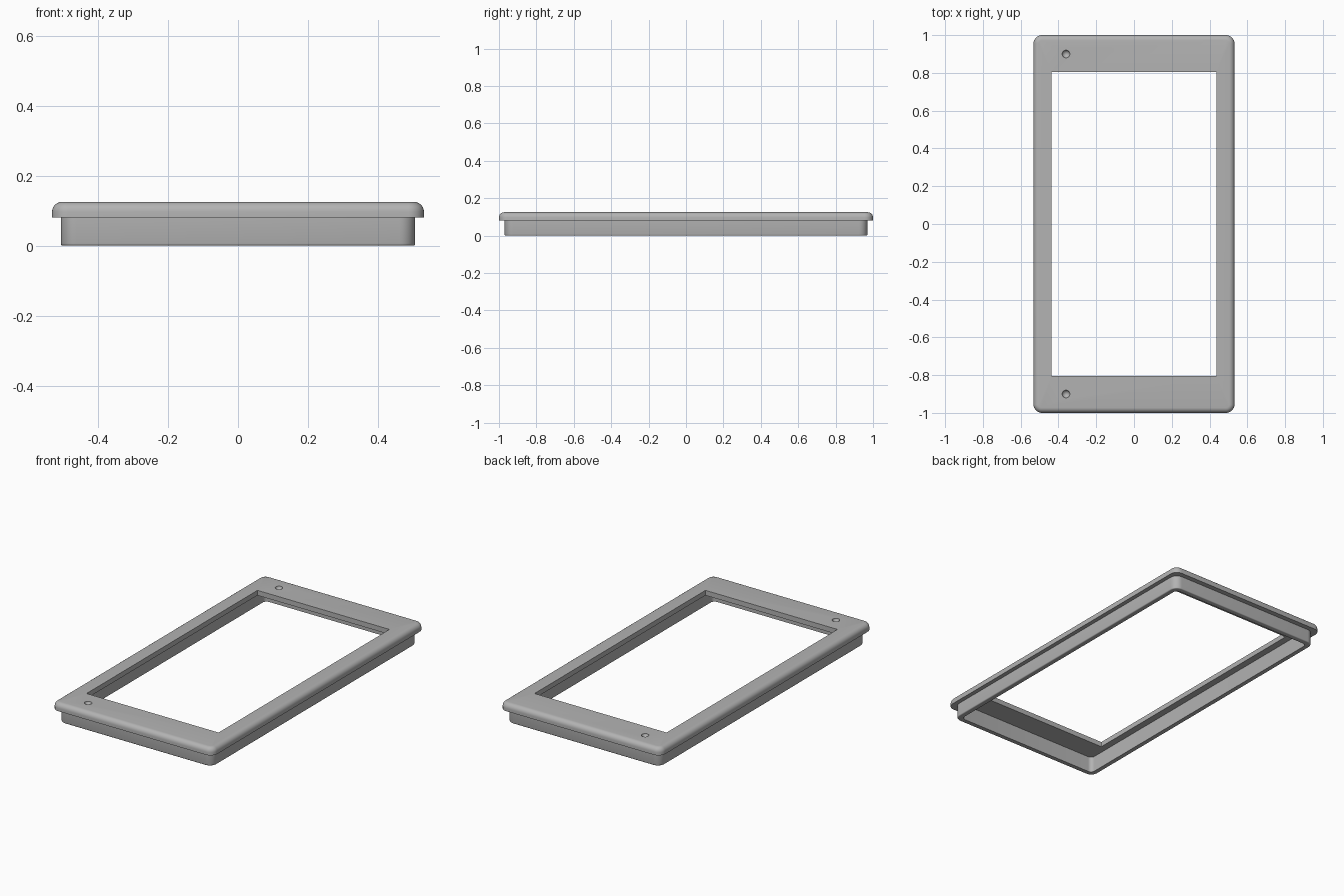
import bpy, bmesh, math

old = bpy.data.objects.get("Cube")
if old:
    bpy.data.objects.remove(old, do_unlink=True)

grey = bpy.data.materials.new("satin grey")
grey.use_nodes = True
colour = (0.45, 0.45, 0.45, 1)
grey.diffuse_color = colour
grey.node_tree.nodes["Principled BSDF"].inputs["Base Color"].default_value = colour

CORNER_STEPS = 8


def rounded_rect(bm, hx, hy, r, z):
    """One ring of vertices, anticlockwise, with four rounded corners."""
    ring = []
    for i, (sx, sy) in enumerate([(1, 1), (-1, 1), (-1, -1), (1, -1)]):
        for k in range(CORNER_STEPS + 1):
            a = (i + k / CORNER_STEPS) * math.pi / 2
            ring.append(bm.verts.new((sx * (hx - r) + r * math.cos(a),
                                      sy * (hy - r) + r * math.sin(a), z)))
    return ring


# Flange and skirt sizes
FX, FY, SX, SY = 0.532, 1.0, 0.507, 0.97
TOP, LIP, UNDER = 0.125, 0.08, 0.095
WALL, FILLET, EDGE = 0.03, 0.028, 0.006

# Cross-section, from the window edge outwards over the flange and down the skirt
section = [(0.436, 0.806, 0.001, UNDER), (0.436, 0.806, 0.001, TOP)]
for k in range(7):
    a = k / 6 * math.pi / 2
    inset = FILLET * (1 - math.sin(a))
    section.append((FX - inset, FY - inset, 0.045 - inset,
                    TOP - FILLET * (1 - math.cos(a))))
section += [(FX, FY, 0.045, LIP), (SX, SY, 0.045, LIP)]
for k in range(4):
    a = k / 3 * math.pi / 2
    inset = EDGE * (1 - math.cos(a))
    section.append((SX - inset, SY - inset, 0.045 - inset,
                    EDGE * (1 - math.sin(a))))
section += [(SX - WALL, SY - WALL, 0.025, 0),
            (SX - WALL, SY - WALL, 0.025, UNDER)]

# Bezel frame: bridge each ring to the next, closing the loop
bm = bmesh.new()
rings = [rounded_rect(bm, *s) for s in section]
for a, b in zip(rings, rings[1:] + rings[:1]):
    n = len(a)
    for i in range(n):
        j = (i + 1) % n
        bm.faces.new((a[i], a[j], b[j], b[i]))
bmesh.ops.recalc_face_normals(bm, faces=bm.faces)
mesh = bpy.data.meshes.new("bezel_frame")
bm.to_mesh(mesh)
bm.free()
frame = bpy.data.objects.new("bezel_frame", mesh)
bpy.context.collection.objects.link(frame)
mesh.materials.append(grey)

# Small round dimples near both ends
for end, y in (("front", -0.9), ("back", 0.9)):
    bpy.ops.mesh.primitive_uv_sphere_add(segments=24, ring_count=12, radius=0.021,
                                         location=(-0.36, y, TOP + 0.002))
    cutter = bpy.context.object
    cutter.name = end + "_dimple_cutter"
    cutter.data.materials.append(grey)
    cutter.hide_render = True
    cut = frame.modifiers.new(end + "_dimple", 'BOOLEAN')
    cut.operation = 'DIFFERENCE'
    cut.solver = 'EXACT'
    cut.object = cutter
    bpy.context.view_layer.objects.active = frame
    bpy.ops.object.modifier_apply(modifier=cut.name)
    bpy.data.objects.remove(cutter, do_unlink=True)

# Smooth fillets, crisp edges
bpy.ops.object.select_all(action='DESELECT')
frame.select_set(True)
bpy.context.view_layer.objects.active = frame
bpy.ops.object.shade_smooth_by_angle(angle=math.radians(35))
